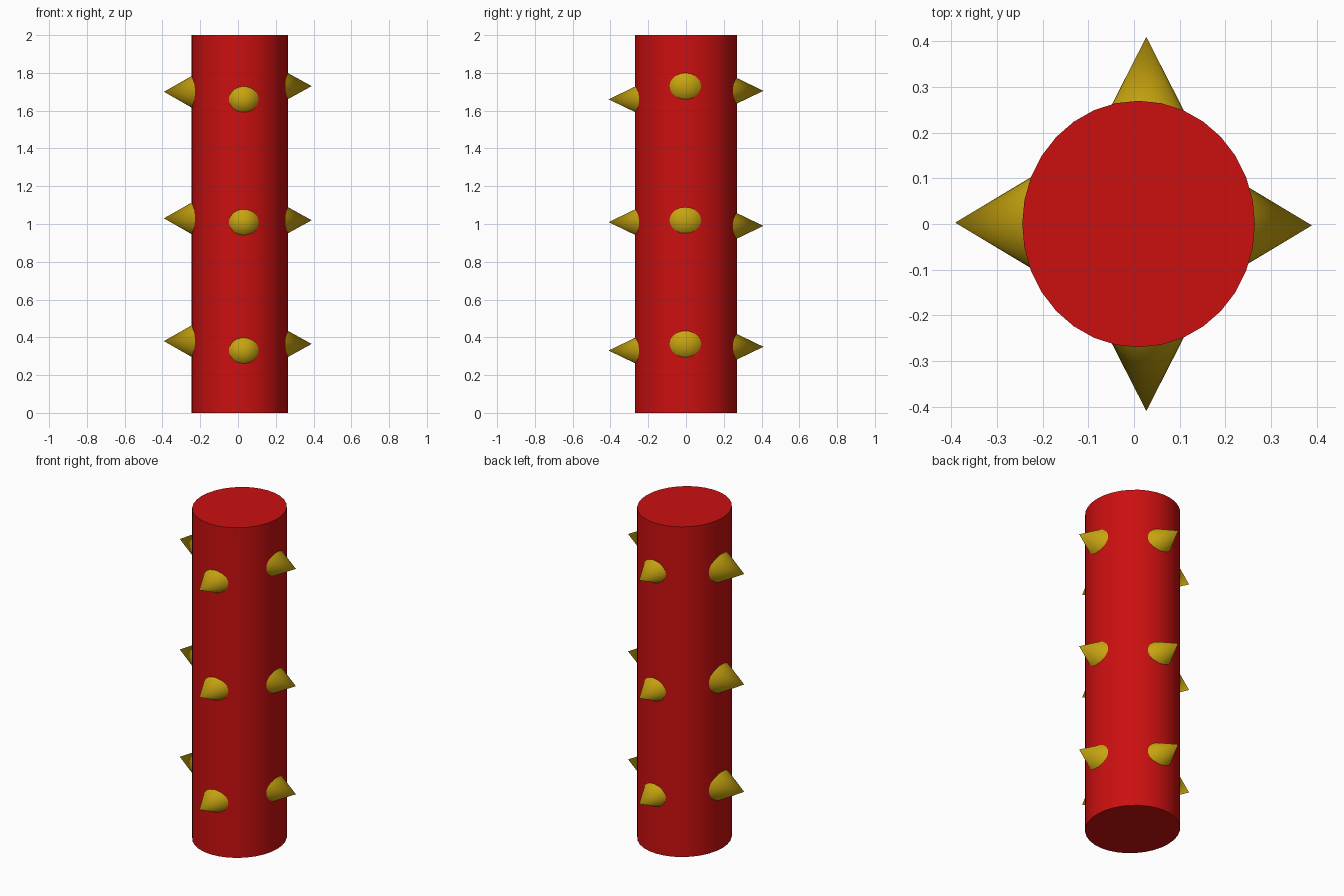
import bpy
import math
from mathutils import Matrix, Vector

cube = bpy.data.objects.get("Cube")
if cube:
    bpy.data.objects.remove(cube, do_unlink=True)


def make_material(name, rgb):
    mat = bpy.data.materials.new(name)
    mat.use_nodes = True
    color = (*rgb, 1.0)
    mat.diffuse_color = color
    mat.node_tree.nodes["Principled BSDF"].inputs["Base Color"].default_value = color
    return mat


def finish(obj, name, mat):
    obj.name = name
    obj.data.materials.append(mat)
    bpy.ops.object.shade_smooth_by_angle(angle=math.radians(35))


red = make_material("red", (0.6, 0.005, 0.005))
gold = make_material("gold", (0.57, 0.37, 0.005))

# Slightly oval pillar
bpy.ops.mesh.primitive_cylinder_add(vertices=32, radius=1, depth=2, location=(0.01, 0, 1))
pillar = bpy.context.object
pillar.data.transform(Matrix.Diagonal((0.255, 0.27, 1, 1)))
finish(pillar, "pillar", red)

# Spikes: side, outward direction, tip position, slopes (across, up), heights
DEPTH = 0.2
rows = ("lower", "middle", "upper")
sides = (
    ("right", Vector((-1, 0, 0)), (-0.392, 0.003), (0.6, 0.57), (0.38, 1.03, 1.70)),
    ("left", Vector((1, 0, 0)), (0.39, -0.003), (0.6, 0.55), (0.365, 1.02, 1.73)),
    ("front", Vector((0, -1, 0)), (0.027, -0.41), (0.51, 0.48), (0.33, 1.01, 1.66)),
    ("back", Vector((0, 1, 0)), (0.027, 0.41), (0.51, 0.48), (0.35, 0.99, 1.705)),
)
for side, out, tip, (across, up), heights in sides:
    # Local frame: x across the pillar, y up, z outward
    turn = Matrix((Vector((0, 0, 1)).cross(out), (0, 0, 1), out)).transposed().to_4x4()
    for row, z in zip(rows, heights):
        bpy.ops.mesh.primitive_cone_add(vertices=32, radius1=DEPTH, radius2=0, depth=DEPTH)
        spike = bpy.context.object
        spike.data.transform(turn @ Matrix.Diagonal((across, up, 1, 1)))
        spike.location = Vector((*tip, z)) - out * DEPTH / 2
        finish(spike, f"{row}_{side}_spike", gold)
